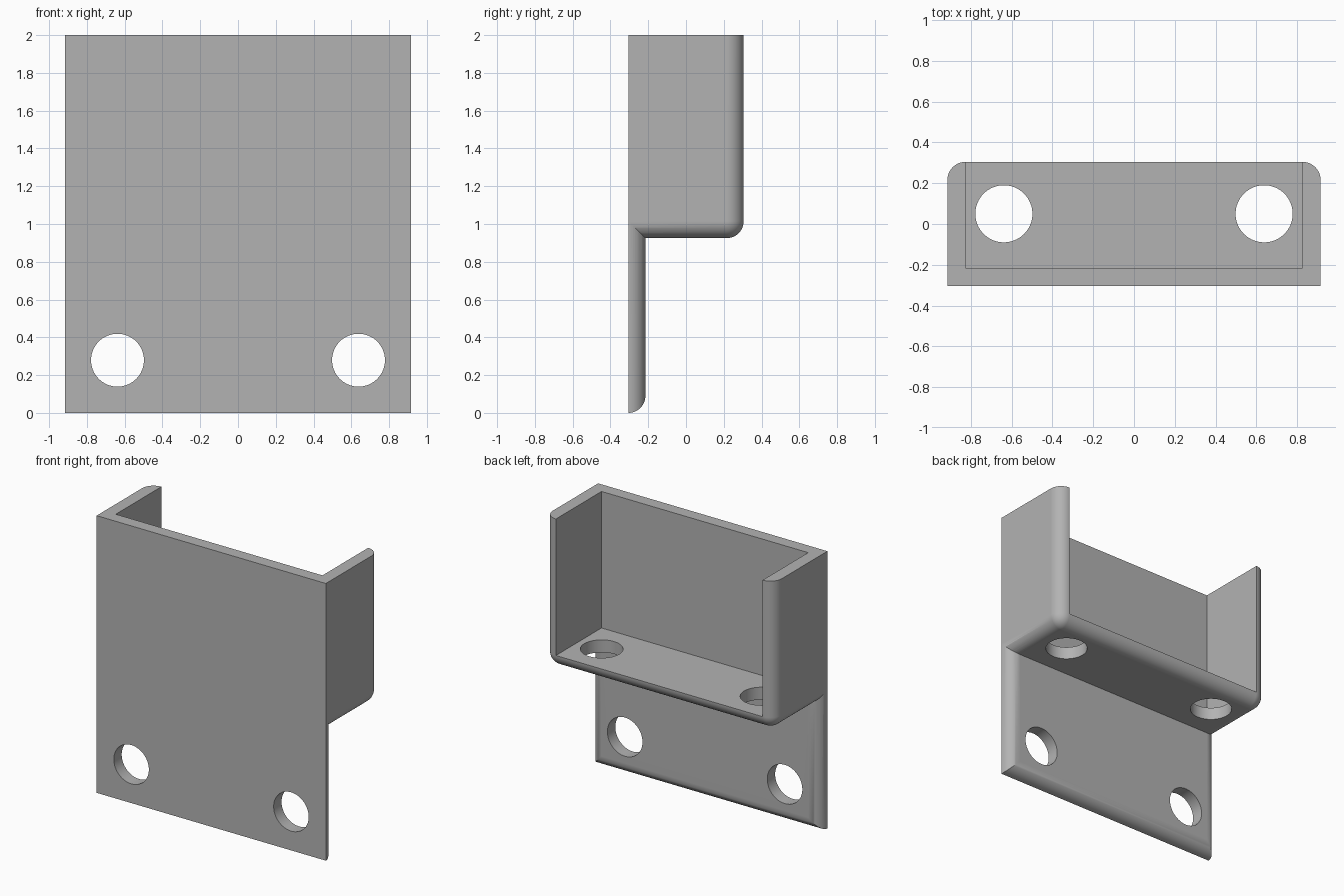
import bpy, bmesh, math
from mathutils import Matrix

if "Cube" in bpy.data.objects:
    bpy.data.objects.remove(bpy.data.objects["Cube"], do_unlink=True)

HALF_W, HALF_D, HEIGHT = 0.915, 0.305, 2.0
WALL = 0.09                 # sheet thickness and outer corner radius
SHELF_Z = 0.925             # underside of the shelf
HOLE_X, HOLE_R = 0.638, 0.14
STEPS = 12

grey = bpy.data.materials.new("plain grey")
grey.use_nodes = True
COLOUR = (0.45, 0.45, 0.45, 1)
grey.diffuse_color = COLOUR
grey.node_tree.nodes["Principled BSDF"].inputs["Base Color"].default_value = COLOUR


def make_object(name, bm):
    bmesh.ops.recalc_face_normals(bm, faces=bm.faces)
    mesh = bpy.data.meshes.new(name)
    bm.to_mesh(mesh)
    bm.free()
    mesh.materials.append(grey)
    ob = bpy.data.objects.new(name, mesh)
    bpy.context.collection.objects.link(ob)
    return ob


def box(low, high):
    bm = bmesh.new()
    bmesh.ops.create_cube(bm, size=1)
    for v in bm.verts:
        v.co = [h if c > 0 else l for c, l, h in zip(v.co, low, high)]
    return bm


def cylinder(name, centre, turn):
    bm = bmesh.new()
    place = Matrix.Translation(centre) @ Matrix.Rotation(turn, 4, "X")
    bmesh.ops.create_cone(bm, cap_ends=True, segments=64, radius1=HOLE_R,
                          radius2=HOLE_R, depth=0.4, matrix=place)
    return make_object(name, bm)


def combine(target, tool, operation):
    mod = target.modifiers.new(operation.lower(), "BOOLEAN")
    mod.operation, mod.solver, mod.object = operation, "EXACT", tool
    tool.hide_render = True
    bpy.context.view_layer.objects.active = target
    bpy.ops.object.modifier_apply(modifier=mod.name)
    bpy.data.objects.remove(tool, do_unlink=True)


# Upper tray block: rounded along the bottom sides, bottom back and back corners
bm = box((-HALF_W, -HALF_D, SHELF_Z), (HALF_W, HALF_D, HEIGHT))
rounded = []
for e in bm.edges:
    mid = (e.verts[0].co + e.verts[1].co) / 2
    back = mid.y > HALF_D - 0.01
    side = abs(mid.x) > HALF_W - 0.01
    bottom = mid.z < SHELF_Z + 0.01
    if back + side + bottom == 2:
        rounded.append(e)
bmesh.ops.bevel(bm, geom=rounded, offset=WALL, offset_type="OFFSET",
                segments=STEPS, profile=0.5, affect="EDGES")
bracket = make_object("bracket", bm)

# Mounting plate: lofted so its back edges curve round to a sharp front outline
bm = bmesh.new()
rings = []
for i in range(STEPS + 1):
    t = math.pi / 2 * i / STEPS
    inset = WALL * (1 - math.cos(t))
    x, y = HALF_W - inset, -HALF_D + WALL * math.sin(t)
    top = SHELF_Z + WALL * 1.5
    corners = ((-x, inset), (x, inset), (x, top), (-x, top))
    rings.append([bm.verts.new((cx, y, cz)) for cx, cz in corners])
for a, b in zip(rings, rings[1:]):
    for k in range(4):
        n = (k + 1) % 4
        bm.faces.new((a[k], a[n], b[n], b[k]))
bm.faces.new(rings[0])
bm.faces.new(rings[-1])
combine(bracket, make_object("mounting_plate", bm), "UNION")

# Tray hollow, open at the top and back
inner = HALF_W - WALL
hollow = box((-inner, WALL - HALF_D, SHELF_Z + WALL), (inner, 1, HEIGHT + 1))
combine(bracket, make_object("hollow_cutter", hollow), "DIFFERENCE")

# Screw holes through the plate and the shelf
for sx in (-HOLE_X, HOLE_X):
    combine(bracket, cylinder("plate_hole", (sx, -HALF_D, 0.279), math.pi / 2), "DIFFERENCE")
    combine(bracket, cylinder("shelf_hole", (sx, 0.05, SHELF_Z), 0), "DIFFERENCE")

# Smooth rounds with crisp edges and even flat faces
bpy.ops.object.select_all(action="DESELECT")
bracket.select_set(True)
bpy.context.view_layer.objects.active = bracket
bpy.ops.object.shade_smooth_by_angle(angle=math.radians(30))
weighted = bracket.modifiers.new("even_shading", "WEIGHTED_NORMAL")
weighted.keep_sharp = True
